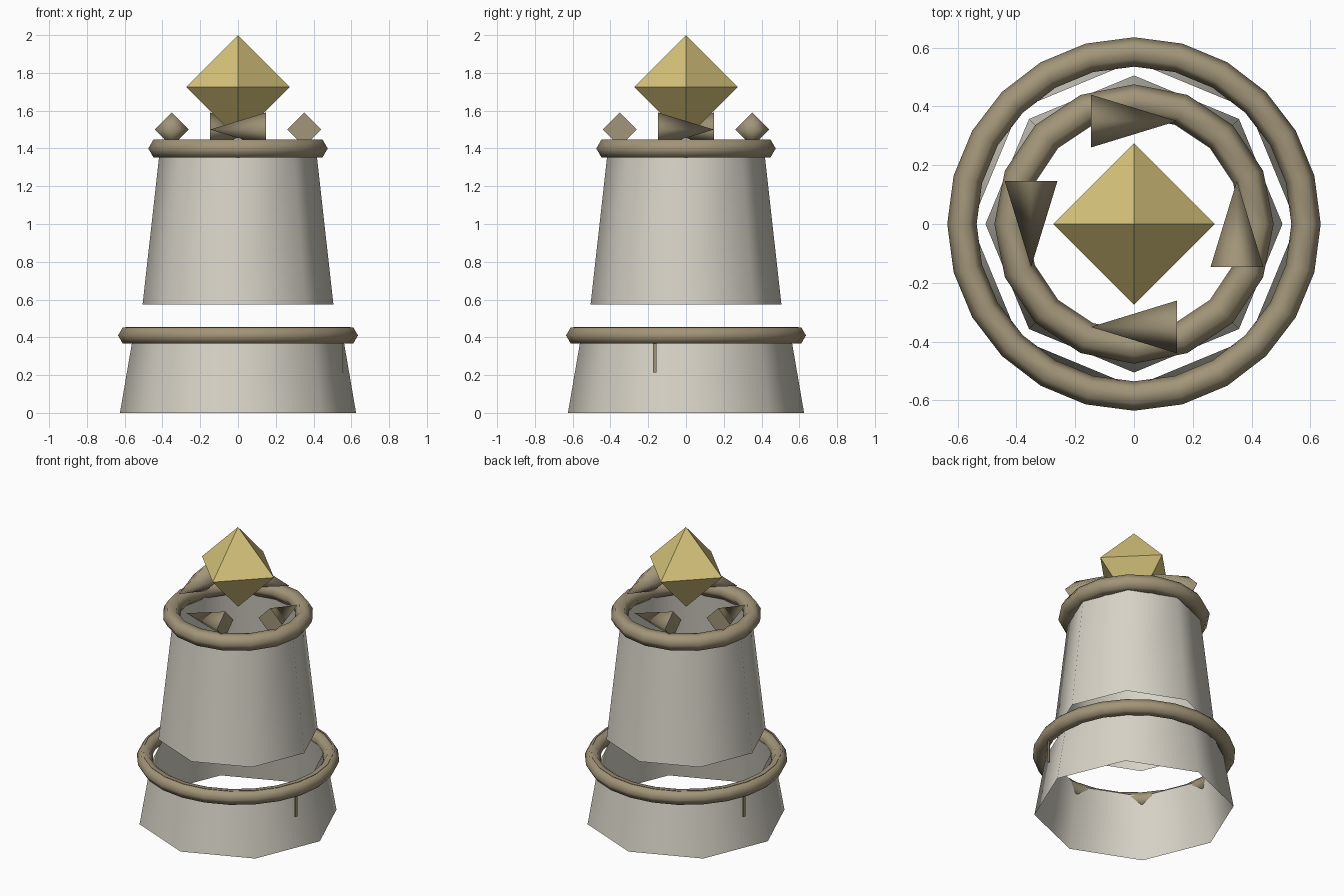
import bpy, bmesh, math
from mathutils import Matrix, Vector

old = bpy.data.objects.get("Cube")
if old:
    bpy.data.objects.remove(old, do_unlink=True)


def material(name, rgb):
    m = bpy.data.materials.new(name)
    m.use_nodes = True
    m.diffuse_color = (*rgb, 1)
    bsdf = m.node_tree.nodes["Principled BSDF"]
    bsdf.inputs["Base Color"].default_value = (*rgb, 1)
    bsdf.inputs["Roughness"].default_value = 0.8
    return m


STONE = material("pale stone", (0.68, 0.65, 0.57))
TRIM = material("brown trim", (0.36, 0.30, 0.19))
GOLD = material("gold", (0.68, 0.55, 0.20))


def finish(bm, name, mat, angle=None):
    """Turn a bmesh into an object, smooth below the given angle."""
    mesh = bpy.data.meshes.new(name)
    bm.normal_update()
    bm.to_mesh(mesh)
    bm.free()
    mesh.materials.append(mat)
    ob = bpy.data.objects.new(name, mesh)
    bpy.context.collection.objects.link(ob)
    if angle:
        bpy.ops.object.select_all(action="DESELECT")
        ob.select_set(True)
        bpy.context.view_layer.objects.active = ob
        bpy.ops.object.shade_smooth_by_angle(angle=math.radians(angle))
    return ob


def tube(name, mat, sides, r_low, r_high, z_low, z_high):
    """Open tapered wall with a corner on the x axis."""
    bm = bmesh.new()
    rows = []
    for r, z in ((r_low, z_low), (r_high, z_high)):
        rows.append([bm.verts.new((r * math.cos(a), r * math.sin(a), z))
                     for a in (math.tau * i / sides for i in range(sides))])
    for i in range(sides):
        j = (i + 1) % sides
        bm.faces.new((rows[0][i], rows[0][j], rows[1][j], rows[1][i]))
    return finish(bm, name, mat, 60)


def ring(name, major, minor, z, segments):
    """Six-sided hoop."""
    bpy.ops.mesh.primitive_torus_add(major_radius=major, minor_radius=minor, location=(0, 0, z),
                                     major_segments=segments, minor_segments=6)
    ob = bpy.context.object
    ob.name = name
    ob.data.materials.clear()
    ob.data.materials.append(TRIM)
    bpy.ops.object.shade_smooth()


# Walls and hoops
tube("lower_wall", STONE, 8, 0.625, 0.553, 0, 0.42)
tube("upper_wall", STONE, 8, 0.505, 0.413, 0.575, 1.40)
ring("lower_ring", 0.585, 0.05, 0.41, 24)
tube("lower_ring_lip", TRIM, 24, 0.595, 0.595, 0.39, 0.456)
ring("upper_ring", 0.42, 0.055, 1.40, 16)

# Four-sided spikes lying on the upper ring, alternating in direction
for i, side in enumerate(("left", "back", "right", "front")):
    out = Vector((1, 0, 0))
    out.rotate(Matrix.Rotation(i * math.pi / 2, 3, "Z"))
    aim = Vector((-out.y, out.x, 0)) * (1 if i % 2 == 0 else -1)
    bm = bmesh.new()
    centre = out * 0.35 + Vector((0, 0, 1.50))
    up = Vector((0, 0, 1))
    base = [bm.verts.new(centre - aim * 0.147 + d * 0.09)
            for d in (out, up, -out, -up)]
    tip = bm.verts.new(centre + aim * 0.147)
    bm.faces.new(base)
    for k in range(4):
        bm.faces.new((base[k], base[(k + 1) % 4], tip))
    bmesh.ops.recalc_face_normals(bm, faces=bm.faces)
    finish(bm, side + "_spike", TRIM, 95)

# Floating gem
bm = bmesh.new()
top, bottom = bm.verts.new((0, 0, 2)), bm.verts.new((0, 0, 1.45))
belt = [bm.verts.new((0.275 * x, 0.275 * y, 1.725))
        for x, y in ((1, 0), (0, 1), (-1, 0), (0, -1))]
for k in range(4):
    a, b = belt[k], belt[(k + 1) % 4]
    bm.faces.new((a, b, top))
    bm.faces.new((b, a, bottom))
finish(bm, "gem", GOLD)

# Thin strips hanging below the lower ring
for s, side in ((1, "left"), (-1, "right")):
    bm = bmesh.new()
    bmesh.ops.create_cube(bm, size=1)
    bmesh.ops.scale(bm, vec=(0.008, 0.017, 0.19), verts=bm.verts)
    bmesh.ops.translate(bm, vec=(0.558 * s, -0.165 * s, 0.31), verts=bm.verts)
    finish(bm, side + "_strip", TRIM)
